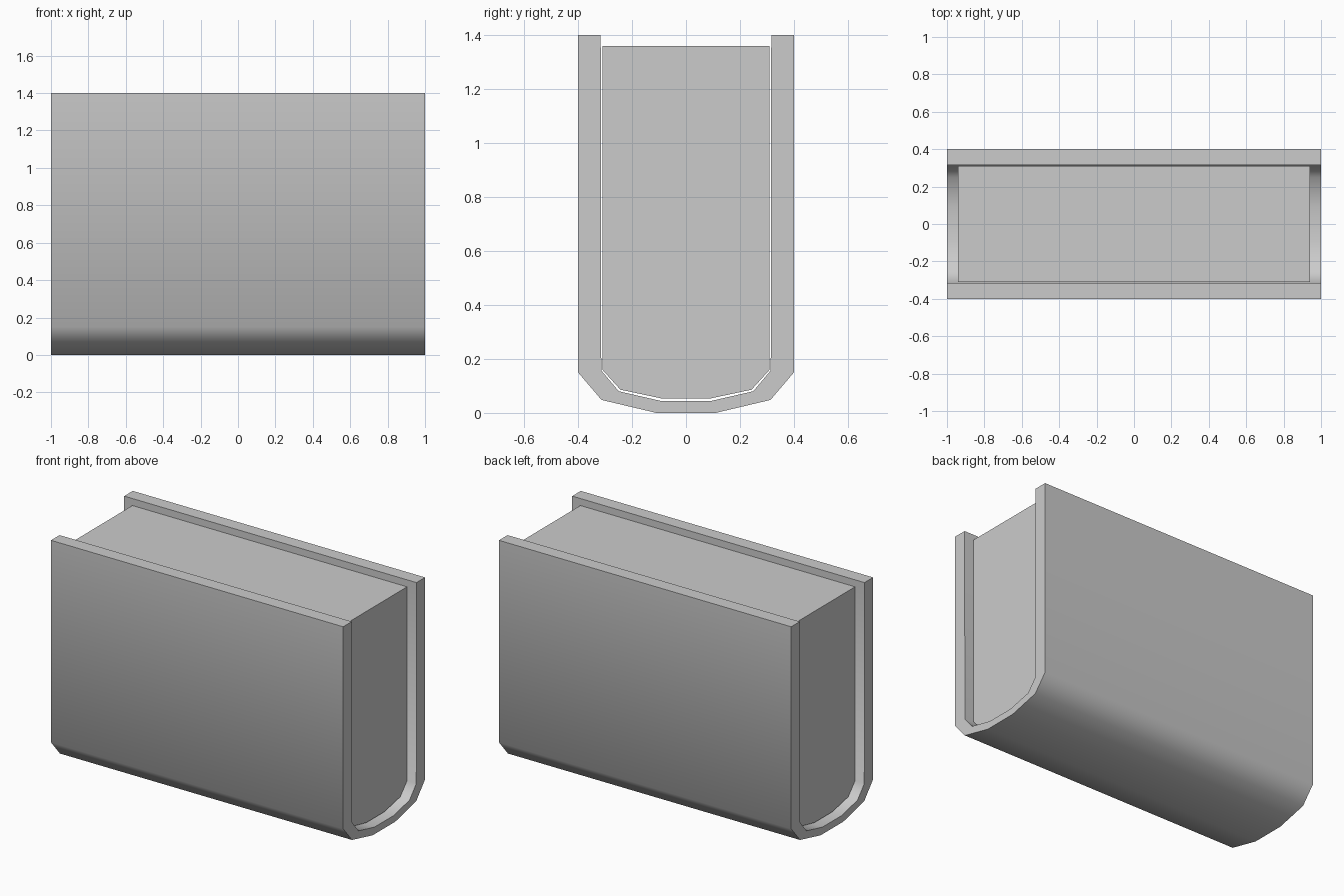
import bpy, bmesh, math

if "Cube" in bpy.data.objects:
    bpy.data.objects.remove(bpy.data.objects["Cube"])


def mirrored(half):
    """Complete a right-half profile (top to bottom) into a full U."""
    return half + [(-y, z) for y, z in reversed(half)]


def extrude_x(name, faces, half_length):
    """Extrude closed YZ outlines along x into one object."""
    bm = bmesh.new()
    made = []
    for outline in faces:
        made.append(bm.faces.new([bm.verts.new((-half_length, y, z)) for y, z in outline]))
    bmesh.ops.remove_doubles(bm, verts=bm.verts, dist=1e-5)
    res = bmesh.ops.extrude_face_region(bm, geom=bm.faces[:], use_keep_orig=True)
    verts = [g for g in res["geom"] if isinstance(g, bmesh.types.BMVert)]
    bmesh.ops.translate(bm, verts=verts, vec=(2 * half_length, 0, 0))
    bmesh.ops.recalc_face_normals(bm, faces=bm.faces)
    mesh = bpy.data.meshes.new(name)
    bm.to_mesh(mesh)
    bm.free()
    obj = bpy.data.objects.new(name, mesh)
    bpy.context.collection.objects.link(obj)
    bpy.ops.object.select_all(action='DESELECT')
    obj.select_set(True)
    bpy.context.view_layer.objects.active = obj
    bpy.ops.object.shade_smooth_by_angle(angle=math.radians(50))
    return obj


# Cover: two boards joined by a rounded spine at the bottom
outer = mirrored([(0.4, 1.4), (0.4, 0.15), (0.313, 0.048), (0.11, 0.0)])
inner = mirrored([(0.316, 1.4), (0.314, 0.157), (0.249, 0.08), (0.092, 0.044)])
extrude_x("cover", [outer + inner[::-1]], 1.0)

# Page block: rounded bottom, set in slightly from the cover edges
pages = mirrored([(0.31, 1.36), (0.31, 0.16), (0.243, 0.086), (0.088, 0.053)])
extrude_x("pages", [pages], 0.94)
